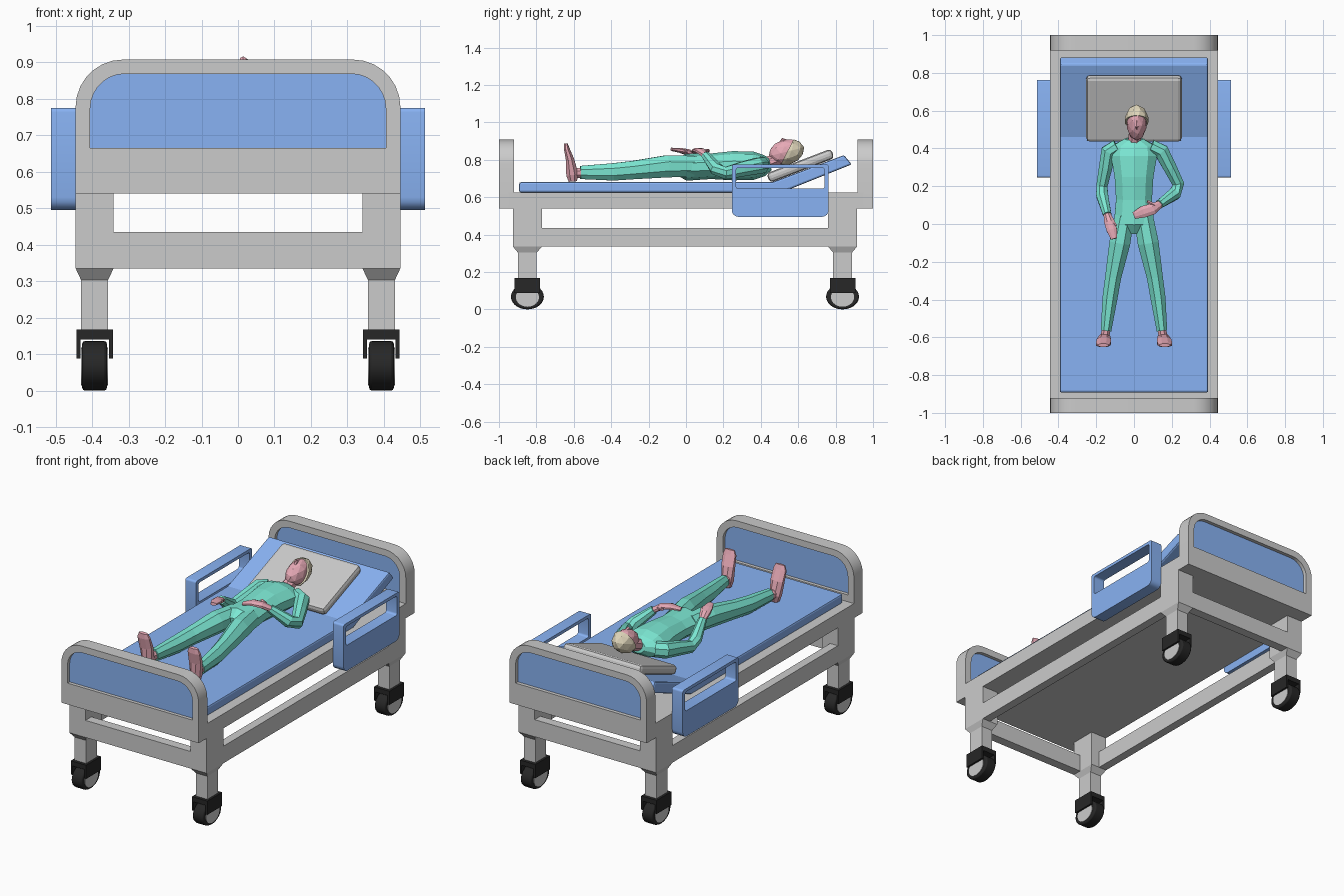
import bpy, bmesh
from math import sin, cos, pi, radians
from mathutils import Vector, Matrix

if "Cube" in bpy.data.objects:
    bpy.data.objects.remove(bpy.data.objects["Cube"])


def mat(name, r, g, b):
    m = bpy.data.materials.new(name)
    m.diffuse_color = (r, g, b, 1)
    m.use_nodes = True
    m.node_tree.nodes["Principled BSDF"].inputs["Base Color"].default_value = m.diffuse_color
    return m


BLUE = mat("blue", .25, .45, .9)
BLACK = mat("black", .02, .02, .02)
TEAL = mat("teal", .2, .8, .65)
SKIN = mat("skin", .8, .4, .47)
HAIR = mat("hair", .75, .68, .5)


def finish(name, bm, m=None, bevel=0, smooth=False):
    bmesh.ops.recalc_face_normals(bm, faces=bm.faces)
    me = bpy.data.meshes.new(name)
    bm.to_mesh(me)
    bm.free()
    ob = bpy.data.objects.new(name, me)
    bpy.context.collection.objects.link(ob)
    if m:
        me.materials.append(m)
    if bevel:
        mod = ob.modifiers.new("bevel", 'BEVEL')
        mod.width, mod.segments, mod.limit_method = bevel, 2, 'ANGLE'
    if smooth:
        bpy.ops.object.select_all(action='DESELECT')
        ob.select_set(True)
        bpy.context.view_layer.objects.active = ob
        bpy.ops.object.shade_smooth_by_angle(angle=radians(35))
    return ob


def box(name, x, y, z, m=None, bevel=0):
    bm = bmesh.new()
    bmesh.ops.create_cube(bm, size=1)
    for v in bm.verts:
        v.co = [(a + b) / 2 + (b - a) * c for (a, b), c in zip((x, y, z), v.co)]
    return finish(name, bm, m, bevel)


def rounded(x0, x1, z0, z1, rt, rb, n=7):
    """Rounded rectangle with separate top and bottom corner radii."""
    pts = []
    for cx, cz, r, a0 in ((x1 - rt, z1 - rt, rt, 0), (x0 + rt, z1 - rt, rt, 90),
                          (x0 + rb, z0 + rb, rb, 180), (x1 - rb, z0 + rb, rb, 270)):
        steps = n if r > 0 else 0
        for i in range(steps + 1):
            a = radians(a0 + 90 * i / max(steps, 1))
            pts.append((cx + r * cos(a), cz + r * sin(a)))
    return pts


def slab(name, loops, axis, lo, hi, m=None, bevel=0, smooth=False):
    """Extrude an outline (with optional hole) along x or y."""
    bm = bmesh.new()
    put = (lambda p: (lo, *p)) if axis == 'x' else (lambda p: (p[0], lo, p[1]))
    for pts in loops:
        vs = [bm.verts.new(put(p)) for p in pts]
        if len(loops) == 1:
            bm.faces.new(vs)
        else:
            for i in range(len(vs)):
                bm.edges.new((vs[i - 1], vs[i]))
    if len(loops) > 1:
        bmesh.ops.triangle_fill(bm, use_beauty=True, edges=bm.edges[:])
    new = bmesh.ops.extrude_face_region(bm, geom=bm.faces[:])["geom"]
    d = Vector((hi - lo, 0, 0)) if axis == 'x' else Vector((0, hi - lo, 0))
    bmesh.ops.translate(bm, vec=d, verts=[g for g in new if isinstance(g, bmesh.types.BMVert)])
    return finish(name, bm, m, bevel, smooth)


def loft(name, secs, m, n=8, up=(0, 0, 1)):
    """Low-poly tube through sections (x, y, z, half width, half height)."""
    bm = bmesh.new()
    P = [Vector(s[:3]) for s in secs]
    rings = []
    for i, s in enumerate(secs):
        t = (P[min(i + 1, len(P) - 1)] - P[max(i - 1, 0)]).normalized()
        side = t.cross(Vector(up)).normalized()
        nor = side.cross(t)
        rings.append([bm.verts.new(P[i] + side * s[3] * cos(a) + nor * s[4] * sin(a))
                      for a in (2 * pi * (k + .5) / n for k in range(n))])
    for a, b in zip(rings, rings[1:]):
        for k in range(n):
            bm.faces.new((a[k - 1], a[k], b[k], b[k - 1]))
    bm.faces.new(rings[0])
    bm.faces.new(rings[-1])
    return finish(name, bm, m)


def disc(name, c, half, ry, rz, m=None, bevel=0):
    bm = bmesh.new()
    bmesh.ops.create_cone(bm, cap_ends=True, segments=28, radius1=1, radius2=1, depth=2,
                          matrix=Matrix.Rotation(pi / 2, 4, 'Y'))
    for v in bm.verts:
        v.co = (c[0] + v.co.x * half, c[1] + v.co.y * ry, c[2] + v.co.z * rz)
    return finish(name, bm, m, bevel, True)


# Bed deck and lower rails
box("bed_deck", (-.445, .445), (-.95, .95), (.54, .625))
for s, n in ((-1, "left"), (1, "right")):
    box(f"lower_side_rail_{n}", sorted((s * .395, s * .445)), (-.92, .91), (.335, .435))
for y0, y1, n in ((-.925, -.87, "front"), (.86, .914, "back")):
    box(f"lower_cross_rail_{n}", (-.445, .445), (y0, y1), (.335, .435))

# Foot board and head board with inset panels
for y0, y1, n in ((-1, -.92, "foot"), (.918, 1, "head")):
    slab(f"{n}_board_frame", [rounded(-.445, .445, .54, .907, .13, 0),
                              rounded(-.405, .405, .665, .868, .095, 0)], 'y', y0, y1, smooth=True)
    mid = (y0 + y1) / 2
    slab(f"{n}_board_panel", [rounded(-.407, .407, .663, .87, .095, 0)], 'y', mid - .02, mid + .02, BLUE)

# Corner posts, tapered legs and casters
for s in (-1, 1):
    for yc, n in ((-.848, "front"), (.837, "back")):
        n += "_left" if s < 0 else "_right"
        xc = s * .393
        box(f"post_{n}", (xc - .052, xc + .052), (yc - .077, yc + .077), (.335, .55))
        bm = bmesh.new()
        rings = [[bm.verts.new((xc + a * w, yc + b * d, z)) for a, b in ((-1, -1), (1, -1), (1, 1), (-1, 1))]
                 for w, d, z in ((.052, .077, .335), (.037, .05, .303), (.037, .05, .16))]
        for a, b in zip(rings, rings[1:]):
            for k in range(4):
                bm.faces.new((a[k - 1], a[k], b[k], b[k - 1]))
        bm.faces.new(rings[0])
        bm.faces.new(rings[-1])
        finish(f"leg_{n}", bm)
        u = [(-.05, .088), (-.05, .168), (.05, .168), (.05, .088),
             (.039, .088), (.039, .14), (-.039, .14), (-.039, .088)]
        slab(f"caster_fork_{n}", [[(xc + x, z) for x, z in u]], 'y', yc - .068, yc + .068, BLACK)
        disc(f"wheel_{n}", (xc, yc, .068), .034, .088, .068, BLACK, .008)
        disc(f"wheel_hub_{n}", (xc, yc, .066), .037, .062, .052)

# Side guards with grip openings
for s, n in ((-1, "left"), (1, "right")):
    lo, hi = sorted((s * .443, s * .513))
    slab(f"side_guard_{n}", [rounded(.245, .763, .495, .775, .012, .035, 4),
                             rounded(.268, .74, .645, .757, .012, .012, 4)], 'x', lo, hi, BLUE, smooth=True)

# Mattress with raised back, and pillow
slab("mattress", [[(-.892, .625), (-.892, .68), (.46, .68), (.845, .825), (.886, .775), (.51, .625)]],
     'x', -.393, .393, BLUE, .01)
pillow = box("pillow", (-.253, .253), (-.185, .185), (-.027, .027), None, .02)
pillow.location = (0, .612, .768)
pillow.rotation_euler = (radians(21), 0, 0)

# Patient torso and neck
loft("torso", [(0, -.05, .755, .05, .04), (0, 0, .76, .112, .072), (0, .13, .765, .1, .068),
               (0, .25, .768, .108, .078), (0, .36, .768, .128, .076), (0, .415, .77, .12, .058),
               (0, .45, .778, .05, .035)], TEAL, 10)
loft("neck", [(0, .42, .778, .036, .034), (.01, .52, .815, .036, .036)], SKIN)

# Head and hair cap
for name, m, r, grow in (("head", SKIN, (.054, .095, .066), 0), ("hair", HAIR, (.066, .1, .07), 1)):
    bm = bmesh.new()
    bmesh.ops.create_icosphere(bm, subdivisions=2, radius=1)
    for v in bm.verts:
        v.co = [a * b for a, b in zip(v.co, r)]
    if grow:
        cut = bmesh.ops.bisect_plane(bm, geom=bm.verts[:] + bm.edges[:] + bm.faces[:], plane_co=(0, .02, .015),
                                     plane_no=(0, -.75, .66), clear_outer=True)["geom_cut"]
        bmesh.ops.holes_fill(bm, edges=[e for e in cut if isinstance(e, bmesh.types.BMEdge)])
    bmesh.ops.transform(bm, verts=bm.verts, matrix=Matrix.Translation((.014, .535, .842)) @
                        Matrix.Rotation(radians(14), 4, 'X'))
    finish(name, bm, m)
loft("nose", [(.014, .55, .898, .006, .008), (.014, .515, .906, .01, .01), (.014, .505, .895, .008, .006)], SKIN, 6)

# Legs and feet
for s, n in ((-1, "left"), (1, "right")):
    loft(f"trouser_{n}", [(s * .05, .04, .765, .055, .06), (s * .075, -.1, .765, .06, .064),
                          (s * .11, -.28, .745, .046, .053), (s * .127, -.39, .735, .043, .05),
                          (s * .148, -.565, .732, .03, .038)], TEAL)
    loft(f"ankle_{n}", [(s * .145, -.54, .732, .024, .028), (s * .155, -.605, .728, .026, .03)], SKIN)
    loft(f"foot_{n}", [(s * .155, -.605, .684, .022, .024), (s * .156, -.608, .72, .034, .035),
                       (s * .16, -.62, .8, .042, .024), (s * .163, -.638, .86, .042, .016),
                       (s * .163, -.642, .887, .03, .01)], SKIN, up=(0, 1, 0))

# Arms with hands resting on the body
arms = {
    "right": ([(.09, .41, .772, .04, .045), (.145, .385, .768, .043, .046), (.19, .3, .75, .038, .042),
               (.235, .21, .728, .034, .036), (.215, .16, .752, .036, .036), (.135, .105, .825, .025, .024)],
              [(.145, .11, .818, .018, .016), (.1, .08, .846, .032, .016),
               (.05, .065, .852, .034, .013), (0, .045, .842, .02, .008)]),
    "left": ([(-.09, .41, .772, .04, .045), (-.135, .385, .768, .043, .046), (-.15, .3, .75, .038, .042),
              (-.17, .2, .728, .032, .036), (-.168, .15, .752, .034, .036), (-.142, .05, .822, .024, .024)],
             [(-.145, .06, .816, .018, .016), (-.13, .01, .84, .03, .018),
              (-.118, -.03, .85, .03, .014), (-.105, -.078, .856, .018, .009)])}
for n, (arm, hand) in arms.items():
    loft(f"sleeve_{n}", arm, TEAL)
    loft(f"hand_{n}", hand, SKIN)
loft("thumb_right", [(.11, .1, .845, .01, .01), (.07, .12, .85, .009, .009)], SKIN, 6)
loft("thumb_left", [(-.12, .02, .842, .01, .01), (-.095, -.01, .848, .009, .009)], SKIN, 6)
